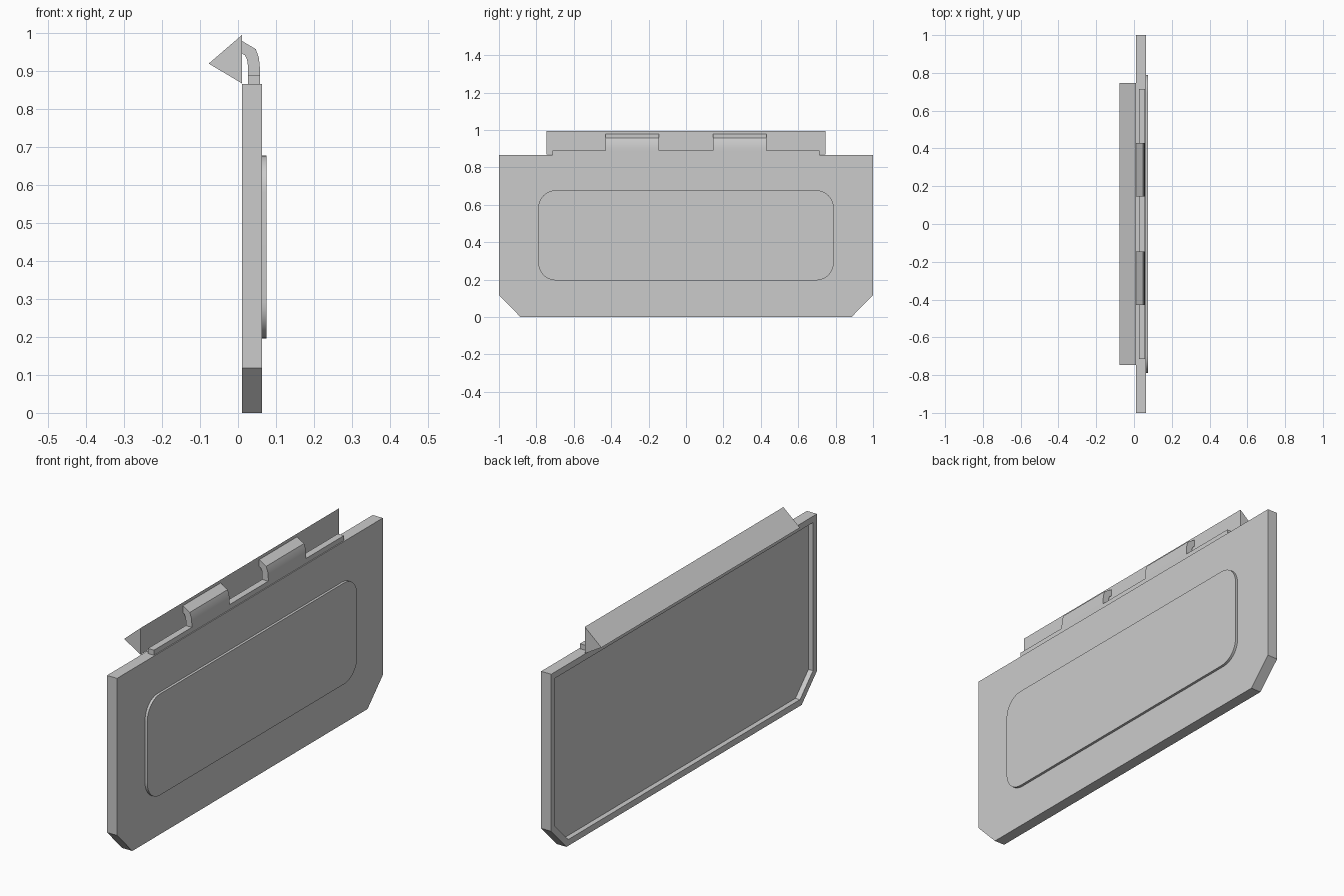
import bpy, bmesh, math

if "Cube" in bpy.data.objects:
    bpy.data.objects.remove(bpy.data.objects["Cube"])


def prism(name, pts, vec, smooth=False, recess=None):
    """Extrude a closed outline of 3D points along vec; recess = (rim width, depth) on the first face."""
    bm = bmesh.new()
    base = bm.faces.new([bm.verts.new(p) for p in pts])
    ext = bmesh.ops.extrude_face_region(bm, geom=[base], use_keep_orig=True)
    verts = [g for g in ext["geom"] if isinstance(g, bmesh.types.BMVert)]
    bmesh.ops.translate(bm, verts=verts, vec=vec)
    bmesh.ops.recalc_face_normals(bm, faces=bm.faces[:])
    if recess:
        bmesh.ops.inset_region(bm, faces=[base], thickness=recess[0], use_even_offset=True)
        bmesh.ops.inset_region(bm, faces=[base], thickness=0.0, depth=0.0)
        for v in base.verts:
            v.co.x += recess[1]
    me = bpy.data.meshes.new(name)
    bm.to_mesh(me)
    bm.free()
    ob = bpy.data.objects.new(name, me)
    bpy.context.collection.objects.link(ob)
    if smooth:
        bpy.ops.object.select_all(action='DESELECT')
        bpy.context.view_layer.objects.active = ob
        ob.select_set(True)
        bpy.ops.object.shade_smooth_by_angle(angle=math.radians(32))
    return ob


def along_y(name, profile, y0, y1, smooth=False):
    return prism(name, [(x, y0, z) for x, z in profile], (0, y1 - y0, 0), smooth)


# main flap: clipped lower corners, hollow back with a thin rim
outline = [(-0.885, 0), (0.885, 0), (1, 0.118), (1, 0.866), (-1, 0.866), (-1, 0.118)]
prism("flap_panel", [(0.01, y, z) for y, z in outline], (0.053, 0, 0), recess=(0.03, 0.024))

# raised rounded field on the outer face
r, hy, z0, z1 = 0.095, 0.79, 0.196, 0.678
rounded = []
for cy, cz, start in ((hy - r, z1 - r, 0), (r - hy, z1 - r, 90),
                      (r - hy, z0 + r, 180), (hy - r, z0 + r, 270)):
    for i in range(9):
        a = math.radians(start + i * 90 / 8)
        rounded.append((0.058, cy + r * math.cos(a), cz + r * math.sin(a)))
prism("raised_field", rounded, (0.017, 0, 0), smooth=True)

# hinge strip along the top edge
along_y("hinge_strip", [(0.026, 0.86), (0.058, 0.86), (0.058, 0.89), (0.026, 0.89)], -0.715, 0.715)

# two curved hinge hooks
hook = [(0.026, 0.885), (0.058, 0.885), (0.058, 0.905), (0.055, 0.935), (0.047, 0.958),
        (0.008, 0.981), (0.008, 0.948), (0.018, 0.942), (0.024, 0.93), (0.026, 0.915)]
for side, label in ((1, "left"), (-1, "right")):
    along_y("hinge_hook_" + label, hook, side * 0.145, side * 0.43, smooth=True)

# triangular mounting bar
along_y("mounting_bar", [(-0.077, 0.92), (0.01, 0.868), (0.01, 0.995)], -0.747, 0.747)
